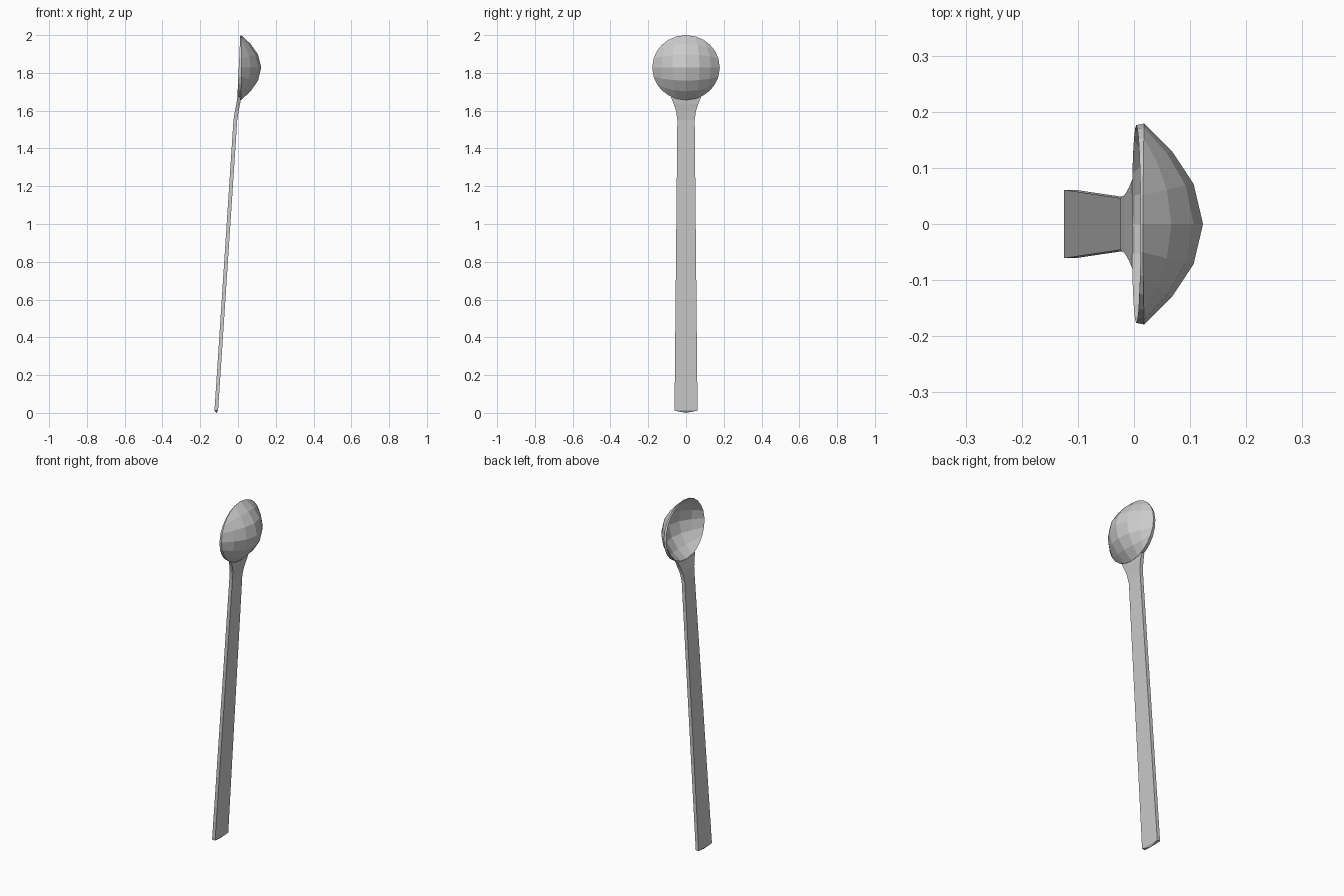
import bpy, bmesh, math

if "Cube" in bpy.data.objects:
    bpy.data.objects.remove(bpy.data.objects["Cube"])

STEPS = (-1, -0.73, -0.4, 0, 0.4, 0.73, 1)
CZ, RY, RZ = 1.828, 0.179, 0.172


def finish(bm, name):
    bmesh.ops.recalc_face_normals(bm, faces=bm.faces)
    mesh = bpy.data.meshes.new(name)
    bm.to_mesh(mesh)
    bm.free()
    bpy.context.collection.objects.link(bpy.data.objects.new(name, mesh))


def dish(bm, rim_x, peak_x, scale):
    """Square grid mapped onto a disc and bulged toward +x."""
    grid = []
    for v in STEPS:
        row = []
        for u in STEPS:
            y = u * math.sqrt(1 - v * v / 2)
            z = v * math.sqrt(1 - u * u / 2)
            f = max(0, 1 - (y * y + z * z) ** 1.0)
            x = rim_x(z) * (1 - f) + peak_x * f
            row.append(bm.verts.new((x, y * RY * scale, CZ + z * RZ * scale)))
        grid.append(row)
    n = len(STEPS) - 1
    for j in range(n):
        for i in range(n):
            bm.faces.new((grid[j][i], grid[j][i + 1], grid[j + 1][i + 1], grid[j + 1][i]))
    return (grid[0][:-1] + [r[-1] for r in grid[:-1]]
            + grid[-1][:0:-1] + [r[0] for r in grid[:0:-1]])


# Bowl: outer and inner shells joined by a rim
bm = bmesh.new()
outer = dish(bm, lambda z: 0.018 - 0.002 * z * z, 0.123, 1.0)
inner = dish(bm, lambda z: 0.004 + 0.008 * z, 0.110, 0.985)
for i in range(len(outer)):
    k = (i + 1) % len(outer)
    bm.faces.new((outer[i], outer[k], inner[k], inner[i]))
finish(bm, "bowl")

# Handle: flat bar sections (z, centre x, half width, thickness, middle z shift)
SECTIONS = [
    (0.012, -0.115, 0.061, 0.019, 0),
    (1.55, -0.014, 0.046, 0.020, 0),
    (1.60, -0.006, 0.053, 0.020, 0),
    (1.635, 0.001, 0.065, 0.020, 0),
    (1.672, 0.006, 0.080, 0.018, -0.012),
]
bm = bmesh.new()
rings = []
for z, x, w, t, dz in SECTIONS:
    pts = [(-t / 2, -w, 0), (-t / 2, 0, dz), (-t / 2, w, 0),
           (t / 2, w, 0), (t / 2, 0, dz), (t / 2, -w, 0)]
    rings.append([bm.verts.new((x + a, b, z + c)) for a, b, c in pts])
for lo, hi in zip(rings, rings[1:]):
    for i in range(6):
        k = (i + 1) % 6
        bm.faces.new((lo[i], lo[k], hi[k], hi[i]))
top = rings[-1]
bm.faces.new((top[0], top[1], top[4], top[5]))
bm.faces.new((top[1], top[2], top[3], top[4]))
# Shallow point under the handle end
tip = bm.verts.new((-0.115, 0, 0))
for i in range(6):
    bm.faces.new((rings[0][i], rings[0][(i + 1) % 6], tip))
finish(bm, "handle")
